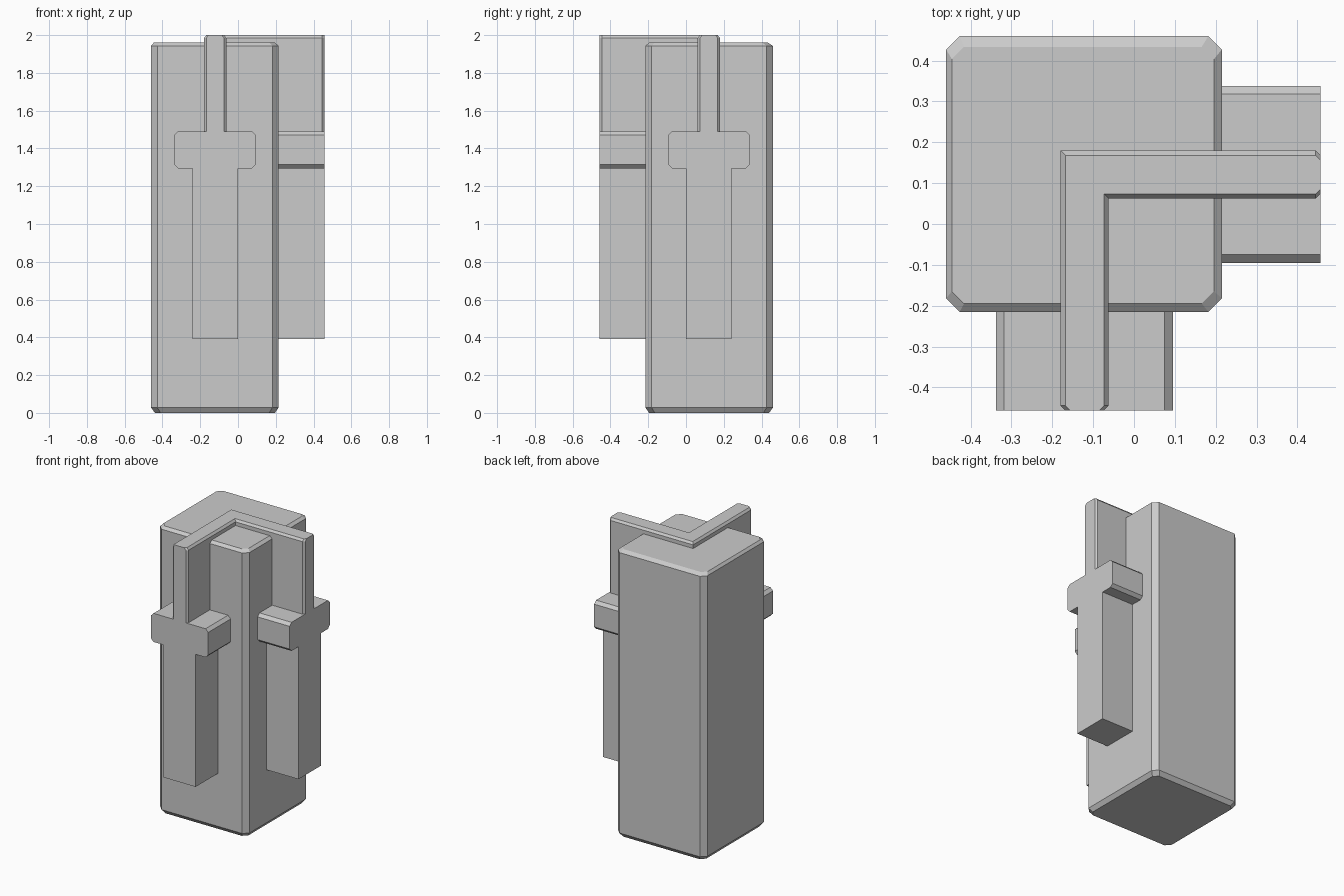
import bpy, bmesh
from mathutils import Vector

if "Cube" in bpy.data.objects:
    bpy.data.objects.remove(bpy.data.objects["Cube"])


def loft(name, rings):
    """Closed solid through rings of equal point count."""
    bm = bmesh.new()
    loops = [[bm.verts.new(p) for p in ring] for ring in rings]
    for a, b in zip(loops, loops[1:]):
        n = len(a)
        for i in range(n):
            j = (i + 1) % n
            bm.faces.new((a[i], a[j], b[j], b[i]))
    bm.faces.new(loops[0][::-1])
    bm.faces.new(loops[-1])
    bmesh.ops.recalc_face_normals(bm, faces=bm.faces)
    me = bpy.data.meshes.new(name)
    bm.to_mesh(me)
    bm.free()
    ob = bpy.data.objects.new(name, me)
    bpy.context.collection.objects.link(ob)
    return ob


def octagon(x0, x1, y0, y1, c, z):
    return [Vector((x, y, z)) for x, y in (
        (x0 + c, y0), (x1 - c, y0), (x1, y0 + c), (x1, y1 - c),
        (x1 - c, y1), (x0 + c, y1), (x0, y1 - c), (x0, y0 + c))]


# Chamfered square post
loft("post", [
    octagon(-0.44, 0.195, -0.195, 0.44, 0.03, 0),
    octagon(-0.46, 0.215, -0.215, 0.46, 0.033, 0.028),
    octagon(-0.46, 0.215, -0.215, 0.46, 0.033, 1.943),
    octagon(-0.446, 0.196, -0.195, 0.434, 0.03, 1.96)])


# L-shaped rail crossing the post top, symmetric about the line y = -x
def rail_ring(inset, z):
    o, i, e, c = -0.18 + inset, -0.062 - inset, -0.457, 0.012
    half = [(o, -o), (o, e + c), (o + c, e), (i - c, e), (i, e + c), (i, -i)]
    mirrored = [(-y, -x) for x, y in half[1:5]]
    return [Vector((x, y, z)) for x, y in half + mirrored[::-1]]


loft("corner_rail", [rail_ring(0, 1.49), rail_ring(0, 1.985), rail_ring(0.012, 2.0)])

# Bracket: chamfered crosspiece and hanging leg in one profile (x, z)
c = 0.02
x0, x1, z0, z1 = -0.338, 0.095, 1.295, 1.49
profile = [(-0.242, 0.39), (0, 0.39), (0, z0), (x1 - c, z0), (x1, z0 + c),
           (x1, z1 - c), (x1 - c, z1), (x0 + c, z1), (x0, z1 - c),
           (x0, z0 + c), (x0 + c, z0), (-0.242, z0)]
depths = (-0.457, -0.19)
loft("front_bracket", [[(x, y, z) for x, z in profile] for y in depths])
loft("right_bracket", [[(-y, -x, z) for x, z in profile] for y in depths])
